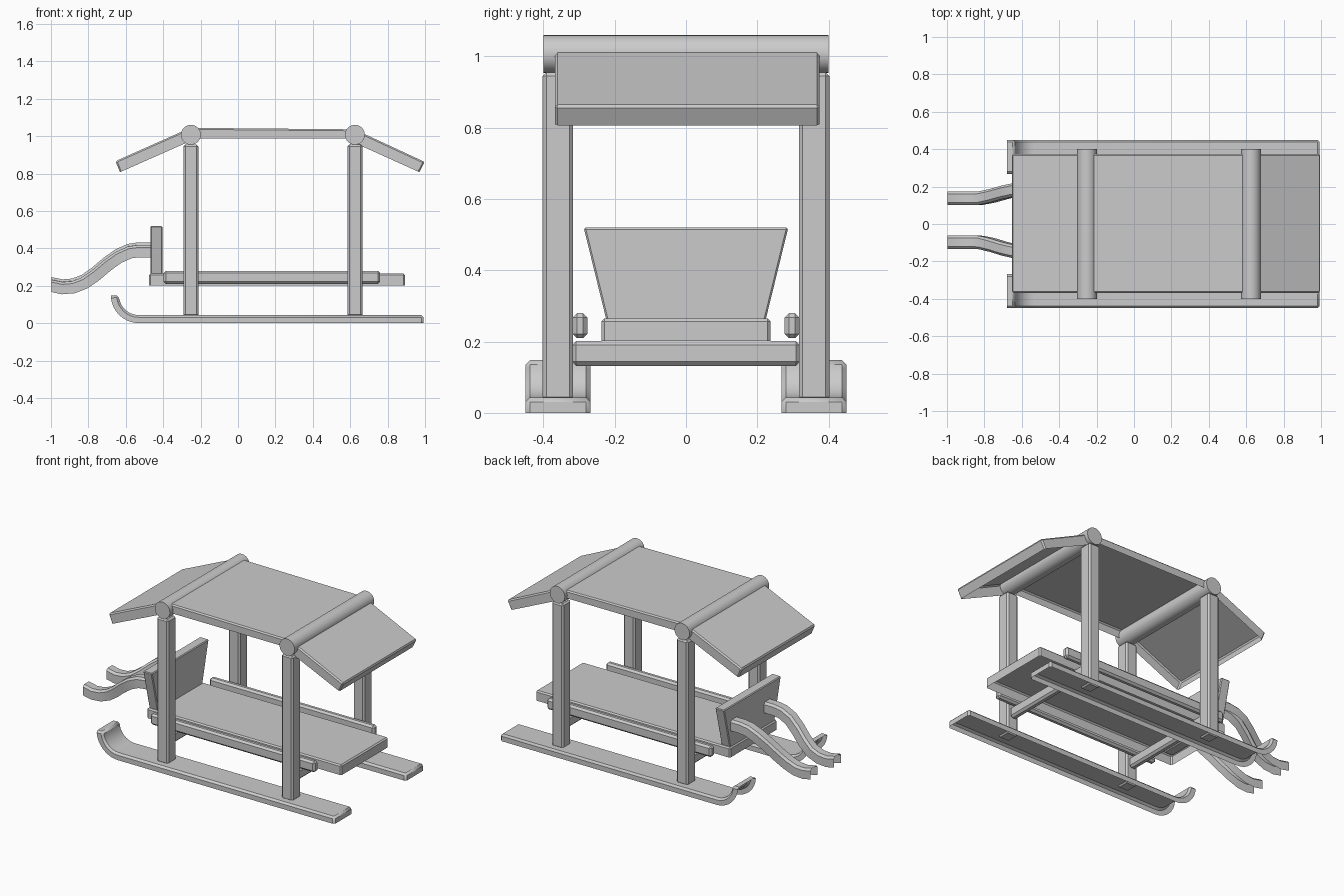
import bpy, bmesh, math
from mathutils import Vector

cube = bpy.data.objects.get("Cube")
if cube:
    bpy.data.objects.remove(cube, do_unlink=True)

grey = bpy.data.materials.new("plain_grey")
grey.use_nodes = True
COLOUR = (0.6, 0.6, 0.6, 1)
grey.diffuse_color = COLOUR
grey.node_tree.nodes["Principled BSDF"].inputs["Base Color"].default_value = COLOUR


def loft(name, rings, bevel=0.0, hollow=0, capped=True):
    """Join matching rings of points; the first `hollow` sides are left open."""
    bm = bmesh.new()
    loops = [[bm.verts.new(p) for p in ring] for ring in rings]
    n = len(loops[0])
    for a, b in zip(loops, loops[1:]):
        for i in range(hollow, n):
            j = (i + 1) % n
            bm.faces.new((a[i], a[j], b[j], b[i]))
    if capped:
        bm.faces.new(loops[0])
        bm.faces.new(loops[-1])
    bmesh.ops.recalc_face_normals(bm, faces=bm.faces)
    mesh = bpy.data.meshes.new(name)
    bm.to_mesh(mesh)
    bm.free()
    mesh.materials.append(grey)
    obj = bpy.data.objects.new(name, mesh)
    bpy.context.collection.objects.link(obj)
    if bevel:
        mod = obj.modifiers.new("chamfer", 'BEVEL')
        mod.width = bevel
        mod.segments = 1
        mod.limit_method = 'ANGLE'
        mod.angle_limit = math.radians(40)
    return obj


def slab(name, profile, y0, y1, bevel=0.0, hollow=0):
    """Side profile in x and z, carried across from y0 to y1."""
    return loft(name, [[(x, y, z) for x, z in profile] for y in (y0, y1)], bevel, hollow)


def box(name, x0, x1, y0, y1, z0, z1, bevel=0.01, hollow=0):
    return slab(name, [(x0, z0), (x1, z0), (x1, z1), (x0, z1)], y0, y1, bevel, hollow)


def smooth(obj):
    bpy.ops.object.select_all(action='DESELECT')
    obj.select_set(True)
    bpy.context.view_layer.objects.active = obj
    bpy.ops.object.shade_smooth_by_angle(angle=math.radians(30))


# Runners with upturned tips, open underneath
angles = [math.radians(90 + 89 * i / 8) for i in range(9)]


def arc(r):
    return [(-0.53 + r * math.cos(a), 0.15 - r * math.sin(a)) for a in angles]


runner = [(0.993, 0.0)] + arc(0.15) + arc(0.107)[::-1] + [(0.993, 0.043)]
for side, label in ((-1, "right"), (1, "left")):
    smooth(slab("runner_" + label, runner, side * 0.268, side * 0.45, 0.012, len(angles)))
    box("side_rail_" + label, -0.398, 0.76, side * 0.277, side * 0.318, 0.21, 0.28, 0.012)

# Posts, cross beams and roof logs
for x, end in ((-0.252, "front"), (0.625, "rear")):
    for side, label in ((-1, "right"), (1, "left")):
        box(f"post_{end}_{label}", x - 0.04, x + 0.04,
            side * 0.317, side * 0.402, 0.035, 0.955, 0.01)
    box("cross_beam_" + end, x - 0.022, x + 0.022, -0.32, 0.32, 0.132, 0.202, 0.012)
    circle = [(x + 0.053 * math.cos(math.tau * i / 32),
               1.007 + 0.053 * math.sin(math.tau * i / 32)) for i in range(32)]
    smooth(slab("roof_log_" + end, circle, -0.40, 0.40))

# Bed, open underneath, and flared headboard
box("bed", -0.475, 0.892, -0.237, 0.237, 0.202, 0.265, 0.008, 1)
outline = [(-0.468, 0.222, 0.255), (-0.405, 0.222, 0.255),
           (-0.405, 0.287, 0.52), (-0.468, 0.287, 0.52)]
loft("headboard", [[(x, side * w, z) for x, w, z in outline] for side in (-1, 1)], 0.005)

# Roof panels, open underneath
panels = {
    "roof_middle": [(-0.25, 0.988), (0.625, 0.988), (0.625, 1.036), (-0.25, 1.044)],
    "roof_front_slope": [(-0.24, 0.98), (-0.631, 0.807), (-0.655, 0.866), (-0.26, 1.042)],
    "roof_rear_slope": [(0.62, 0.965), (0.970, 0.807), (0.998, 0.862), (0.64, 1.028)],
}
for name, profile in panels.items():
    slab(name, profile, -0.368, 0.375, 0.008, 1)

# Curved pull handles, channels open underneath
path = [(-0.45, 0.392), (-0.53, 0.392), (-0.58, 0.385), (-0.64, 0.358), (-0.70, 0.315),
        (-0.76, 0.264), (-0.82, 0.222), (-0.88, 0.199), (-0.94, 0.194), (-0.997, 0.206)]
u, v, c = 0.036, 0.033, 0.013
section = [(-u, -v), (u, -v), (u, v - c), (u - c, v), (c - u, v), (-u, v - c)]


def handle(name, y_start, y_end, lift):
    tangents = [(Vector(b) - Vector(a)).normalized() for a, b in zip(path, path[2:])]
    level = Vector((-1, 0))
    rings = []
    for (x, z), t in zip(path, [level] + tangents + [level]):
        f = min(max((-0.60 - x) / 0.25, 0), 1)
        y = y_start + (y_end - y_start) * f * f * (3 - 2 * f)
        rings.append([(x + q * t.y, y + p, z + lift - q * t.x) for p, q in section])
    smooth(loft(name, rings, hollow=1, capped=False))


handle("handle_left", 0.185, 0.137, 0.007)
handle("handle_right", -0.15, -0.097, -0.007)
